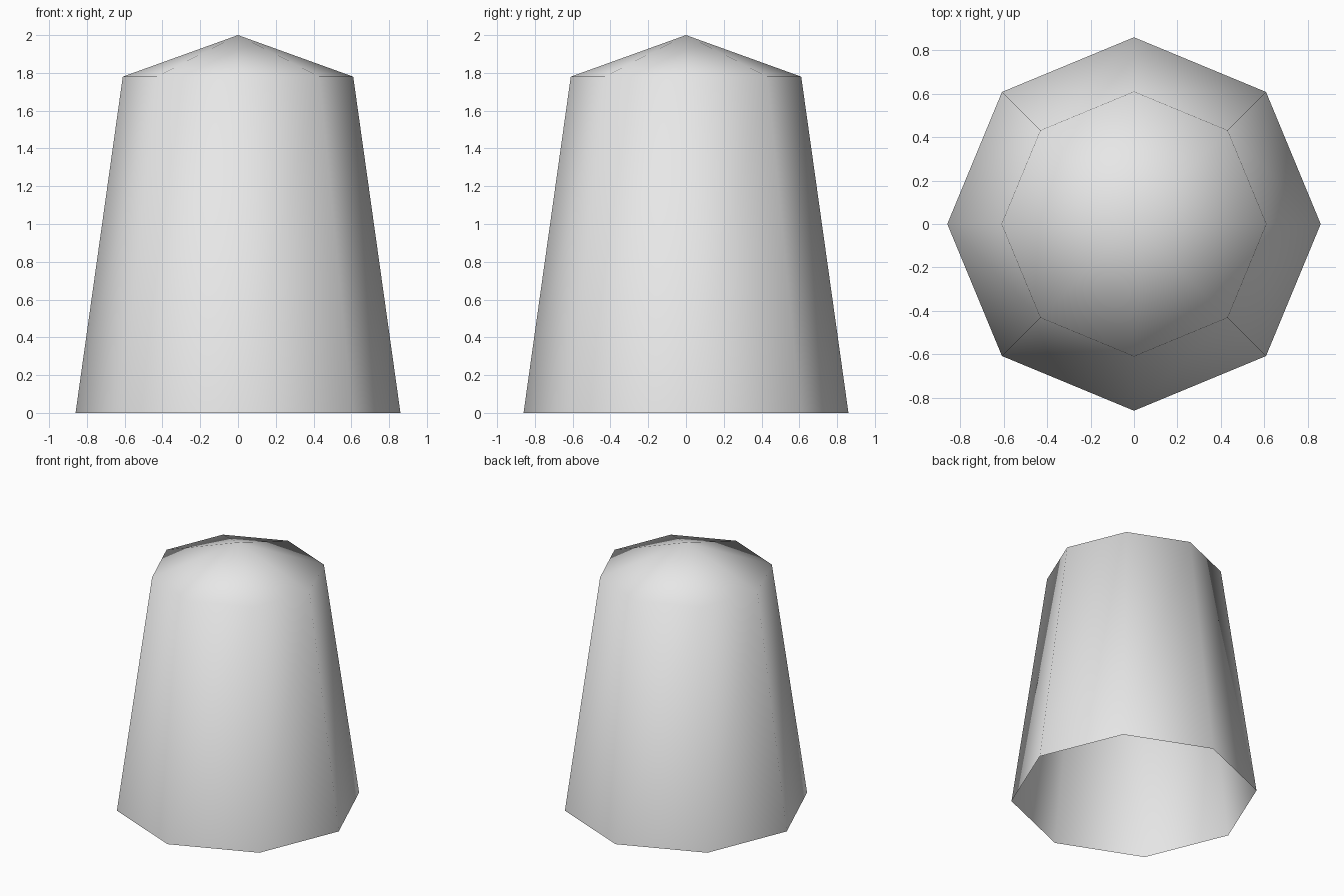
import bpy
import bmesh
import math

cube = bpy.data.objects.get("Cube")
if cube:
    bpy.data.objects.remove(cube, do_unlink=True)

# Plain grey material
GREY = (0.8, 0.8, 0.8, 1.0)
mat = bpy.data.materials.new("light_grey")
mat.use_nodes = True
mat.diffuse_color = GREY
for node in mat.node_tree.nodes:
    if node.type == 'BSDF_PRINCIPLED':
        node.inputs["Base Color"].default_value = GREY

# Tapered eight-sided shell: wall and low pointed top, open underneath
SIDES = 8
PROFILE = [(0.86, 0.0), (0.61, 1.78), (0.0, 2.0)]

bm = bmesh.new()
points = [bm.verts.new((r, 0, z)) for r, z in PROFILE]
edges = [bm.edges.new(pair) for pair in zip(points, points[1:])]
bmesh.ops.spin(bm, geom=points + edges, cent=(0, 0, 0), axis=(0, 0, 1),
               angle=math.tau, steps=SIDES)
bmesh.ops.remove_doubles(bm, verts=bm.verts[:], dist=0.001)
bmesh.ops.recalc_face_normals(bm, faces=bm.faces[:])

# Make sure the shell faces outwards
bm.normal_update()
if sum(f.normal.dot(f.calc_center_median()) for f in bm.faces) < 0:
    bmesh.ops.reverse_faces(bm, faces=bm.faces[:])

# Smooth shading over wall and top alike
for face in bm.faces:
    face.smooth = True

mesh = bpy.data.meshes.new("tapered_shell")
bm.to_mesh(mesh)
bm.free()
mesh.materials.append(mat)
shell = bpy.data.objects.new("tapered_shell", mesh)
bpy.context.collection.objects.link(shell)
